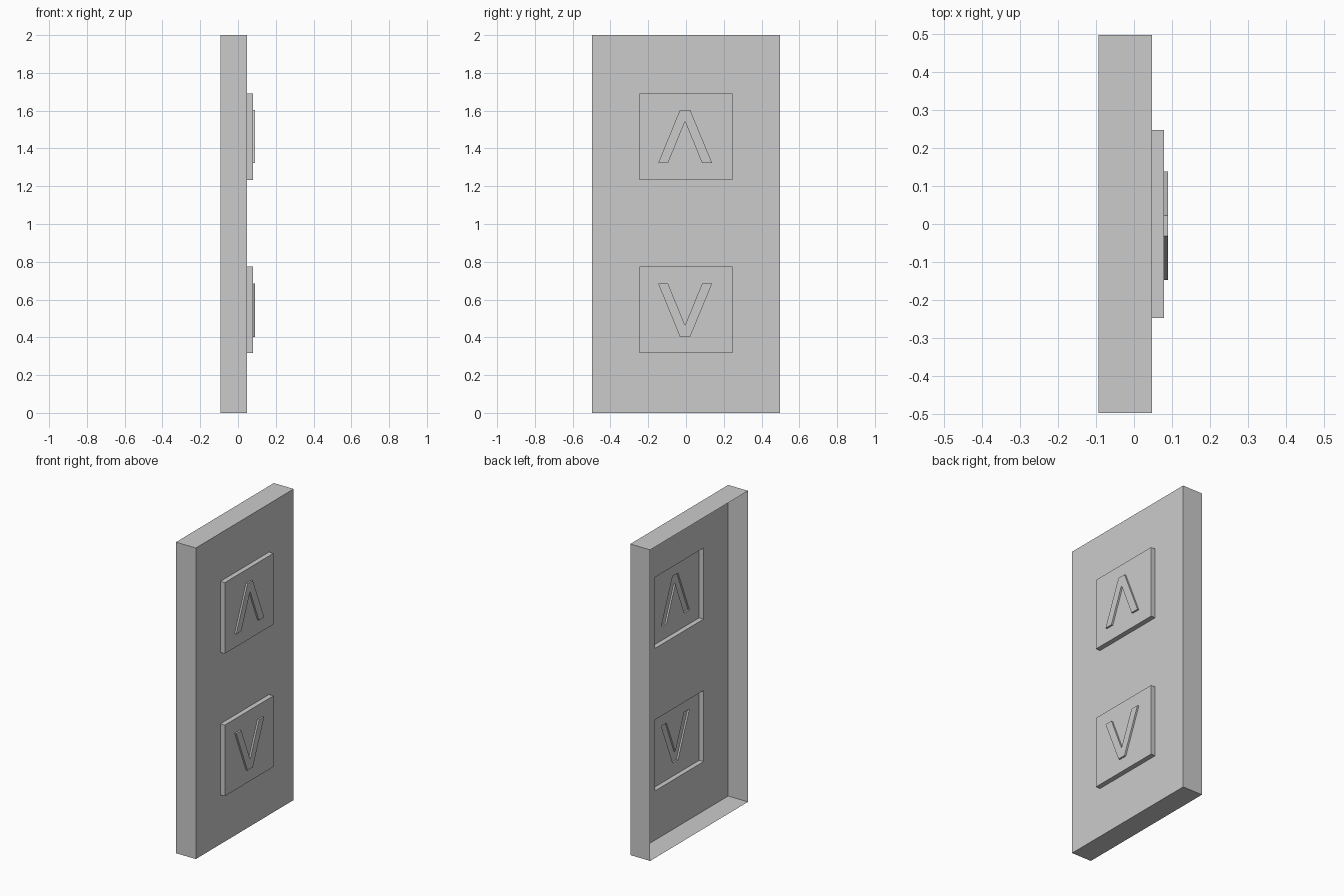
import bpy, bmesh
from mathutils import Vector

if "Cube" in bpy.data.objects:
    bpy.data.objects.remove(bpy.data.objects["Cube"])

X_BACK, X_PLATE, X_BUTTON, X_ARROW = -0.093, 0.048, 0.079, 0.09
MID_Z = 1.0035  # the two buttons mirror about this height


def rect(y, z0, z1):
    return [(-y, z0), (y, z0), (y, z1), (-y, z1)]


def mirrored(profile):
    # reversed order keeps the outline counter-clockwise
    return [(y, 2 * MID_Z - z) for y, z in reversed(profile)]


def raised_shell(name, outline, x0, x1, holes=()):
    """Open-backed shell: side walls plus a front face with optional holes."""
    bm = bmesh.new()

    def ring(points, x):
        return [bm.verts.new((x, y, z)) for y, z in points]

    back, front = ring(outline, x0), ring(outline, x1)
    n = len(outline)
    for i in range(n):
        j = (i + 1) % n
        bm.faces.new((back[i], back[j], front[j], front[i]))
    if holes:
        edges = [bm.edges.get((front[i], front[(i + 1) % n])) for i in range(n)]
        for hole in holes:
            h = ring(hole, x1)
            edges += [bm.edges.new((h[i], h[(i + 1) % len(h)])) for i in range(len(h))]
        fill = bmesh.ops.triangle_fill(bm, edges=edges, use_beauty=True,
                                       normal=Vector((1, 0, 0)))
        for f in fill["geom"]:
            if isinstance(f, bmesh.types.BMFace):
                f.normal_update()
                if f.normal.x < 0:
                    f.normal_flip()
    else:
        bm.faces.new(front)
    mesh = bpy.data.meshes.new(name)
    bm.to_mesh(mesh)
    bm.free()
    obj = bpy.data.objects.new(name, mesh)
    bpy.context.collection.objects.link(obj)
    return obj


# Profiles in (y, z)
button_up = rect(0.247, 1.233, 1.690)
arrow_up = [(-0.147, 1.323), (-0.095, 1.323), (-0.005, 1.543), (0.085, 1.323),
            (0.138, 1.323), (0.022, 1.604), (-0.032, 1.604)]
button_down, arrow_down = mirrored(button_up), mirrored(arrow_up)

# Wall panel, open at the back
raised_shell("panel", rect(0.497, 0, 2), X_BACK, X_PLATE, (button_up, button_down))

# Buttons with raised arrows
for tag, button, arrow in (("up", button_up, arrow_up), ("down", button_down, arrow_down)):
    raised_shell(f"button_{tag}", button, X_PLATE, X_BUTTON, (arrow,))
    raised_shell(f"arrow_{tag}", arrow, X_BUTTON, X_ARROW)
